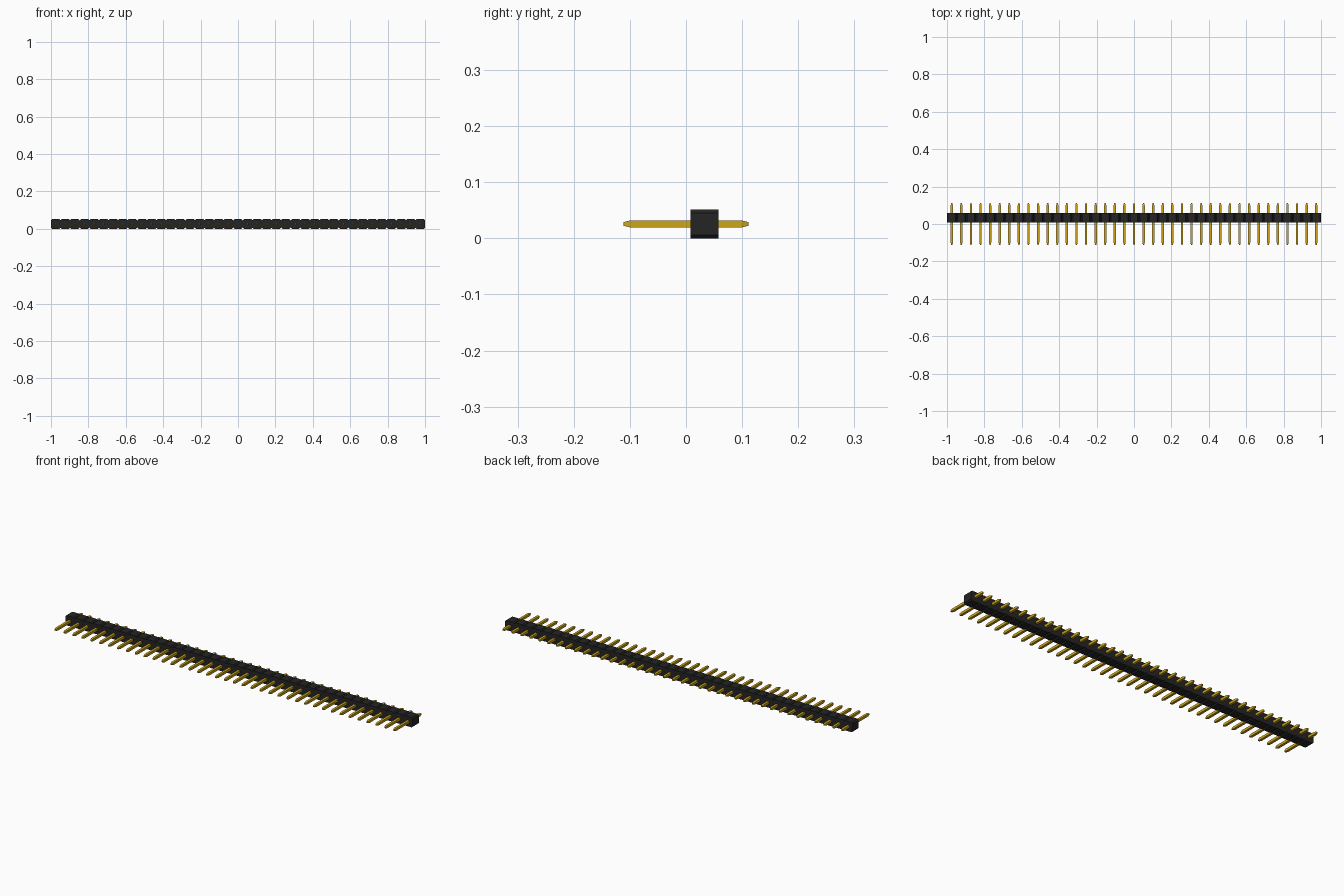
import bpy
import bmesh

if "Cube" in bpy.data.objects:
    bpy.data.objects.remove(bpy.data.objects["Cube"], do_unlink=True)

COUNT = 39
PITCH = 2 / COUNT
HALF = PITCH / 2
CHAMFER = 0.006
BODY_FRONT, BODY_BACK = 0.008, 0.058
PIN_END, PIN_TAPER = 0.111, 0.012
PIN_HALF, TIP_HALF = 0.0063, 0.0033


def make_material(name, color, roughness):
    mat = bpy.data.materials.new(name)
    mat.use_nodes = True
    mat.diffuse_color = color
    bsdf = mat.node_tree.nodes["Principled BSDF"]
    bsdf.inputs["Base Color"].default_value = color
    bsdf.inputs["Roughness"].default_value = roughness
    return mat


def finish(name, bm, mat):
    bmesh.ops.remove_doubles(bm, verts=bm.verts, dist=0.0001)
    bmesh.ops.recalc_face_normals(bm, faces=bm.faces)
    mesh = bpy.data.meshes.new(name)
    bm.to_mesh(mesh)
    bm.free()
    mesh.materials.append(mat)
    obj = bpy.data.objects.new(name, mesh)
    bpy.context.collection.objects.link(obj)
    return obj


def loft(bm, rings, skip=()):
    """Join rings of points along y, cap both ends, skip unwanted sides."""
    loops = [[bm.verts.new(p) for p in ring] for ring in rings]
    n = len(loops[0])
    for a, b in zip(loops, loops[1:]):
        for i in range(n):
            if i not in skip:
                j = (i + 1) % n
                bm.faces.new((a[i], a[j], b[j], b[i]))
    bm.faces.new(loops[0])
    bm.faces.new(loops[-1])


def square(y, h):
    return [(x, y, HALF + z) for x, z in ((-h, -h), (h, -h), (h, h), (-h, h))]


black = make_material("black plastic", (0.018, 0.018, 0.018, 1), 0.6)
gold = make_material("gold plating", (0.62, 0.38, 0.01, 1), 0.4)
centres = [(i - (COUNT - 1) / 2) * PITCH for i in range(COUNT)]

# Housing: octagonal cells joined side to side, open where they meet
c = HALF - CHAMFER
octagon = [(-c, -HALF), (c, -HALF), (HALF, -c), (HALF, c),
           (c, HALF), (-c, HALF), (-HALF, c), (-HALF, -c)]
RIGHT_WALL, LEFT_WALL = 2, 6
bm = bmesh.new()
for i, cx in enumerate(centres):
    skip = set()
    if i < COUNT - 1:
        skip.add(RIGHT_WALL)
    if i > 0:
        skip.add(LEFT_WALL)
    loft(bm, [[(cx + x, y, HALF + z) for x, z in octagon]
              for y in (BODY_FRONT, BODY_BACK)], skip)
finish("housing", bm, black)

# Pins: square bars with tapered tips, one shared mesh
bm = bmesh.new()
shoulder = PIN_END - PIN_TAPER
loft(bm, [square(-PIN_END, TIP_HALF), square(-shoulder, PIN_HALF),
          square(shoulder, PIN_HALF), square(PIN_END, TIP_HALF)])
first = finish("pin_1", bm, gold)
first.location.x = centres[0]
for i, cx in enumerate(centres[1:], 2):
    pin = bpy.data.objects.new(f"pin_{i}", first.data)
    pin.location.x = cx
    bpy.context.collection.objects.link(pin)
